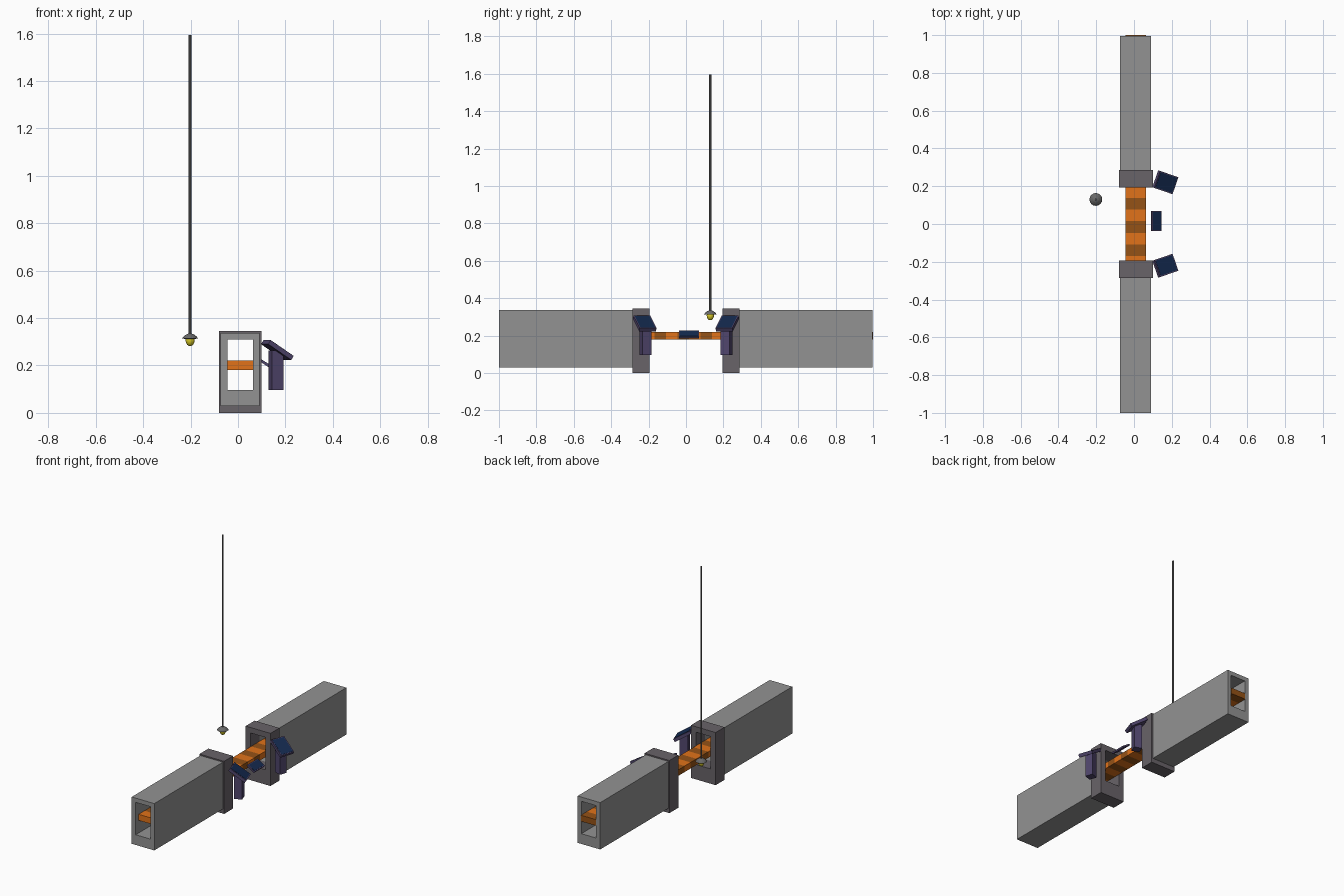
import bpy, bmesh
from math import radians, cos, sin, pi
from mathutils import Matrix

if "Cube" in bpy.data.objects:
    bpy.data.objects.remove(bpy.data.objects["Cube"])


def material(name, rgb):
    m = bpy.data.materials.new(name)
    m.diffuse_color = (*rgb, 1)
    m.use_nodes = True
    m.node_tree.nodes["Principled BSDF"].inputs["Base Color"].default_value = m.diffuse_color
    return m


TUBE = material("light_grey", (0.29, 0.29, 0.29))
COLLAR = material("warm_grey", (0.14, 0.125, 0.14))
ORANGE = material("orange", (0.75, 0.17, 0.01))
BROWN = material("dark_orange", (0.3, 0.085, 0.008))
PURPLE = material("purple", (0.08, 0.06, 0.15))
NAVY = material("navy", (0.007, 0.023, 0.08))
METAL = material("metal", (0.14, 0.14, 0.14))
YELLOW = material("yellow", (0.7, 0.6, 0.02))


def finish(bm, name, *mats):
    bmesh.ops.recalc_face_normals(bm, faces=bm.faces[:])
    me = bpy.data.meshes.new(name)
    bm.to_mesh(me)
    bm.free()
    ob = bpy.data.objects.new(name, me)
    bpy.context.collection.objects.link(ob)
    for m in mats:
        me.materials.append(m)
    return ob


def box(name, size, mat, matrix):
    bm = bmesh.new()
    bmesh.ops.create_cube(bm, size=1, matrix=matrix @ Matrix.Diagonal((*size, 1)))
    return finish(bm, name, mat)


def ring(name, outer, inner, y0, y1, mat):
    """Rectangular frame (x0, x1, z0, z1) swept along y."""
    bm = bmesh.new()
    loops = []
    for x0, x1, z0, z1 in (outer, inner):
        for y in (y0, y1):
            loops.append([bm.verts.new((x, y, z)) for x, z in
                          ((x0, z0), (x1, z0), (x1, z1), (x0, z1))])
    o0, o1, i0, i1 = loops
    for a, b in ((o0, o1), (o1, i1), (i1, i0), (i0, o0)):
        for k in range(4):
            n = (k + 1) % 4
            bm.faces.new((a[k], a[n], b[n], b[k]))
    return finish(bm, name, mat)


def lathe(name, profile, mat, x, y, n=16):
    bm = bmesh.new()
    rings = [[bm.verts.new((x + r * cos(2 * pi * k / n), y + r * sin(2 * pi * k / n), z))
              for k in range(n)] for r, z in profile]
    for a, b in zip(rings, rings[1:]):
        for k in range(n):
            bm.faces.new((a[k], a[(k + 1) % n], b[(k + 1) % n], b[k]))
    bm.faces.new(rings[0])
    bm.faces.new(rings[-1])
    return finish(bm, name, mat)


def panel(name, length, width, thick, matrix):
    """Tilted slab with a dark screen on its upper face."""
    box(name + "_frame", (length, width, thick), PURPLE, matrix)
    box(name + "_screen", (length - 0.012, width - 0.012, 0.002), NAVY,
        matrix @ Matrix.Translation((0, 0, thick / 2 + 0.0005)))


# two hollow tunnels with thicker collars around the gap
opening = (-0.044, 0.064, 0.097, 0.31)
for side, y0, y1 in (("front", -1.0, -0.287), ("back", 0.287, 0.996)):
    ring(side + "_tunnel", (-0.073, 0.091, 0.03, 0.338), opening, y0, y1, TUBE)
for side, y0, y1 in (("front", -0.287, -0.194), ("back", 0.194, 0.287)):
    ring(side + "_collar", (-0.08, 0.10, 0.0, 0.346), opening, y0, y1, COLLAR)

# striped conveyor belt: one bar cut into alternating bands
bm = bmesh.new()
bands, start, end = 32, -0.97, 1.0
rows = []
for i in range(bands + 1):
    y = start + (end - start) * i / bands
    rows.append([bm.verts.new((x, y, z)) for x, z in
                 ((-0.044, 0.18), (0.064, 0.18), (0.064, 0.22), (-0.044, 0.22))])
for i in range(bands):
    for k in range(4):
        n = (k + 1) % 4
        f = bm.faces.new((rows[i][k], rows[i][n], rows[i + 1][n], rows[i + 1][k]))
        f.material_index = i % 2
bm.faces.new(rows[0])
bm.faces.new(rows[-1]).material_index = 1
finish(bm, "conveyor_belt", ORANGE, BROWN)

# control consoles beside each collar
for side, s in (("front", -1), ("back", 1)):
    turn = Matrix.Rotation(radians(-19 * s), 4, 'Z')
    box(side + "_console_post", (0.05, 0.05, 0.166), PURPLE,
        Matrix.Translation((0.16, 0.217 * s, 0.18)) @ turn)
    panel(side + "_console", 0.122, 0.095, 0.02,
          Matrix.Translation((0.166, 0.221 * s, 0.265)) @ turn
          @ Matrix.Rotation(radians(33), 4, 'Y'))

# small middle display
panel("middle_display", 0.062, 0.108, 0.01,
      Matrix.Translation((0.118, 0.016, 0.206)) @ Matrix.Rotation(radians(33), 4, 'Y'))

# hanging lamp
lx, ly = -0.202, 0.13
lathe("lamp_rod", [(0.006, 0.325), (0.006, 1.595)], METAL, lx, ly, 8)
lathe("lamp_shade", [(0.02, 0.312), (0.034, 0.314), (0.027, 0.323), (0.016, 0.331),
                     (0.006, 0.335)], METAL, lx, ly)
bulb = lathe("lamp_bulb", [(0.006, 0.283), (0.013, 0.288), (0.018, 0.298), (0.0195, 0.308),
                           (0.017, 0.318)], YELLOW, lx, ly)
bulb.data.shade_smooth()
